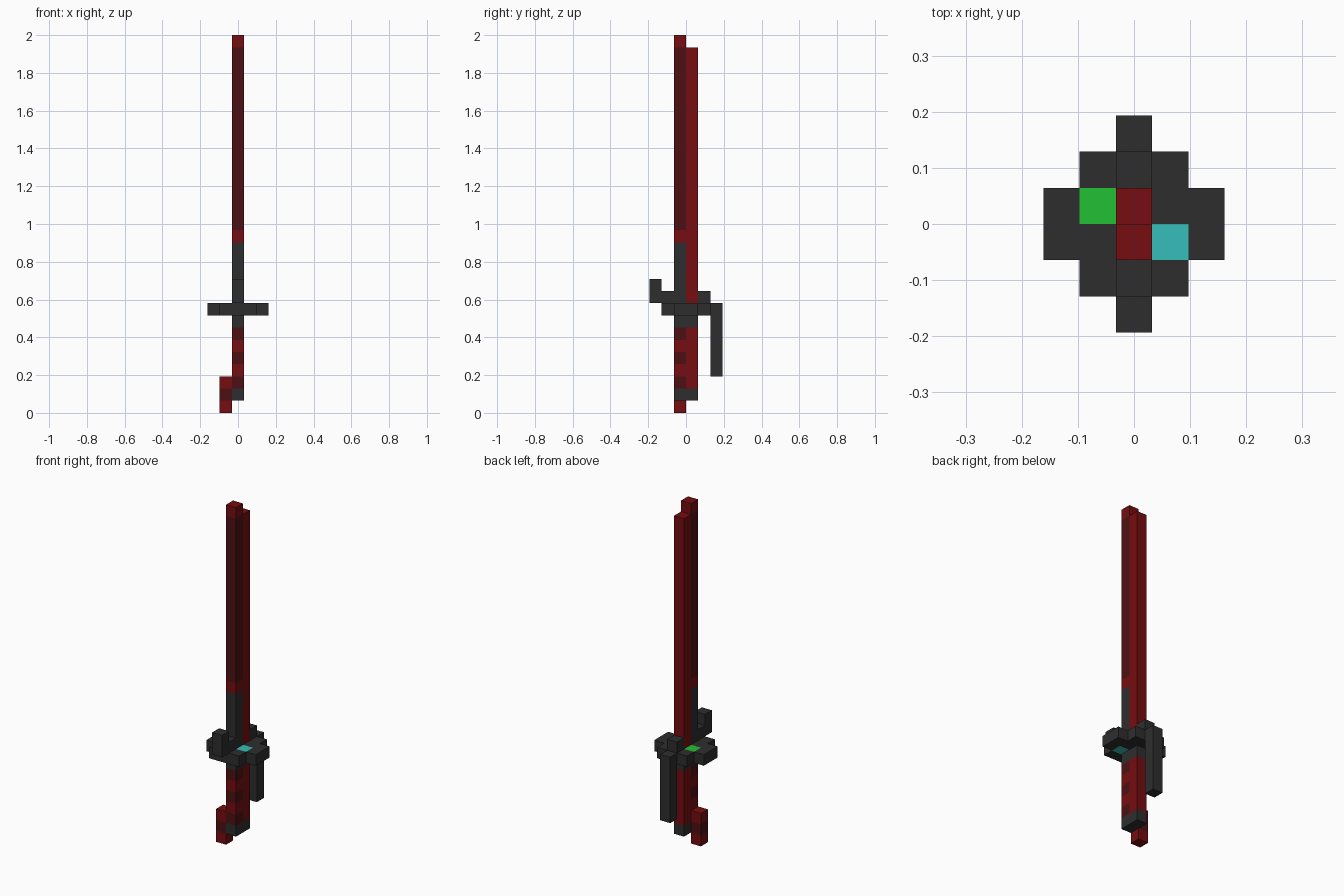
import bpy, bmesh
from mathutils import Vector

U = 2 / 31  # one block of the model

cube = bpy.data.objects.get("Cube")
if cube:
    bpy.data.objects.remove(cube, do_unlink=True)


def material(name, rgb):
    m = bpy.data.materials.new(name)
    m.use_nodes = True
    m.diffuse_color = (*rgb, 1)
    m.node_tree.nodes["Principled BSDF"].inputs["Base Color"].default_value = (*rgb, 1)
    return m


RED = material("red", (0.18, 0.004, 0.005))
DARK = material("dark red", (0.075, 0.005, 0.006))
GREY = material("charcoal", (0.027, 0.027, 0.027))
GREEN = material("green gem", (0.016, 0.53, 0.034))
CYAN = material("cyan gem", (0.037, 0.51, 0.49))


def finish(name, bm, mats):
    bmesh.ops.recalc_face_normals(bm, faces=bm.faces[:])
    mesh = bpy.data.meshes.new(name)
    bm.to_mesh(mesh)
    bm.free()
    for m in mats:
        mesh.materials.append(m)
    ob = bpy.data.objects.new(name, mesh)
    bpy.context.collection.objects.link(ob)
    return ob


def column(name, x, y, z, bands, depth=1):
    """Square post, one block wide in x, stacked from (height, material) bands."""
    mats = list(dict.fromkeys(m for _, m in bands))
    bm = bmesh.new()

    def ring(h):
        corners = ((-.5, 0), (.5, 0), (.5, depth), (-.5, depth))
        return [bm.verts.new(((x + a) * U, (y + b) * U, h * U)) for a, b in corners]

    low = ring(z)
    bm.faces.new(low).material_index = mats.index(bands[0][1])
    for height, mat in bands:
        z += height
        high = ring(z)
        for i in range(4):
            j = (i + 1) % 4
            bm.faces.new((low[i], low[j], high[j], high[i])).material_index = mats.index(mat)
        low = high
    bm.faces.new(low).material_index = mats.index(bands[-1][1])
    return finish(name, bm, mats)


# Blade: taller front edge and plain red spine
column("blade_front", 0, -1, 9, [(5, GREY), (1, RED), (15, DARK), (1, RED)])
column("blade_spine", 0, 0, 9, [(21, RED)])

# Grip: wrapped front, plain back, grey collar and pommel
column("pommel", 0, -1, 1, [(1, GREY)], depth=2)
column("grip_front", 0, -1, 2, [(1, RED if i % 2 else DARK) for i in range(5)])
column("grip_back", 0, 0, 2, [(5, RED)])
column("grip_collar", 0, -1, 7, [(1, GREY)], depth=2)
column("pommel_charm", -1, -1, 0, [(1, RED), (1, DARK), (1, RED)])

# Guard: stepped plate with a gem set through each side
bm = bmesh.new()
for cx in range(-2, 3):
    reach = 1 if abs(cx) == 2 else 2
    for cy in range(-reach, reach):
        bm.faces.new([bm.verts.new(((cx + a) * U, (cy + b) * U, 8 * U))
                      for a, b in ((-.5, 0), (.5, 0), (.5, 1), (-.5, 1))])
bmesh.ops.remove_doubles(bm, verts=bm.verts[:], dist=0.001)
top = bmesh.ops.extrude_face_region(bm, geom=bm.faces[:], use_keep_orig=True)["geom"]
bmesh.ops.translate(bm, vec=(0, 0, U),
                    verts=[v for v in top if isinstance(v, bmesh.types.BMVert)])
for f in bm.faces:
    c = f.calc_center_median() / U
    for slot, gem in ((1, (-1, .5)), (2, (1, -.5))):
        if (Vector(gem) - c.xy).length < 0.1:
            f.material_index = slot
finish("guard", bm, [GREY, GREEN, CYAN])

# Front hook, back block and trailing hand guard
column("front_hook_arm", 0, -3, 9, [(1, GREY)], depth=2)
column("front_hook_tip", 0, -3, 10, [(1, GREY)])
column("back_block", 0, 1, 9, [(1, GREY)])
column("hand_guard", 0, 2, 3, [(6, GREY)])
